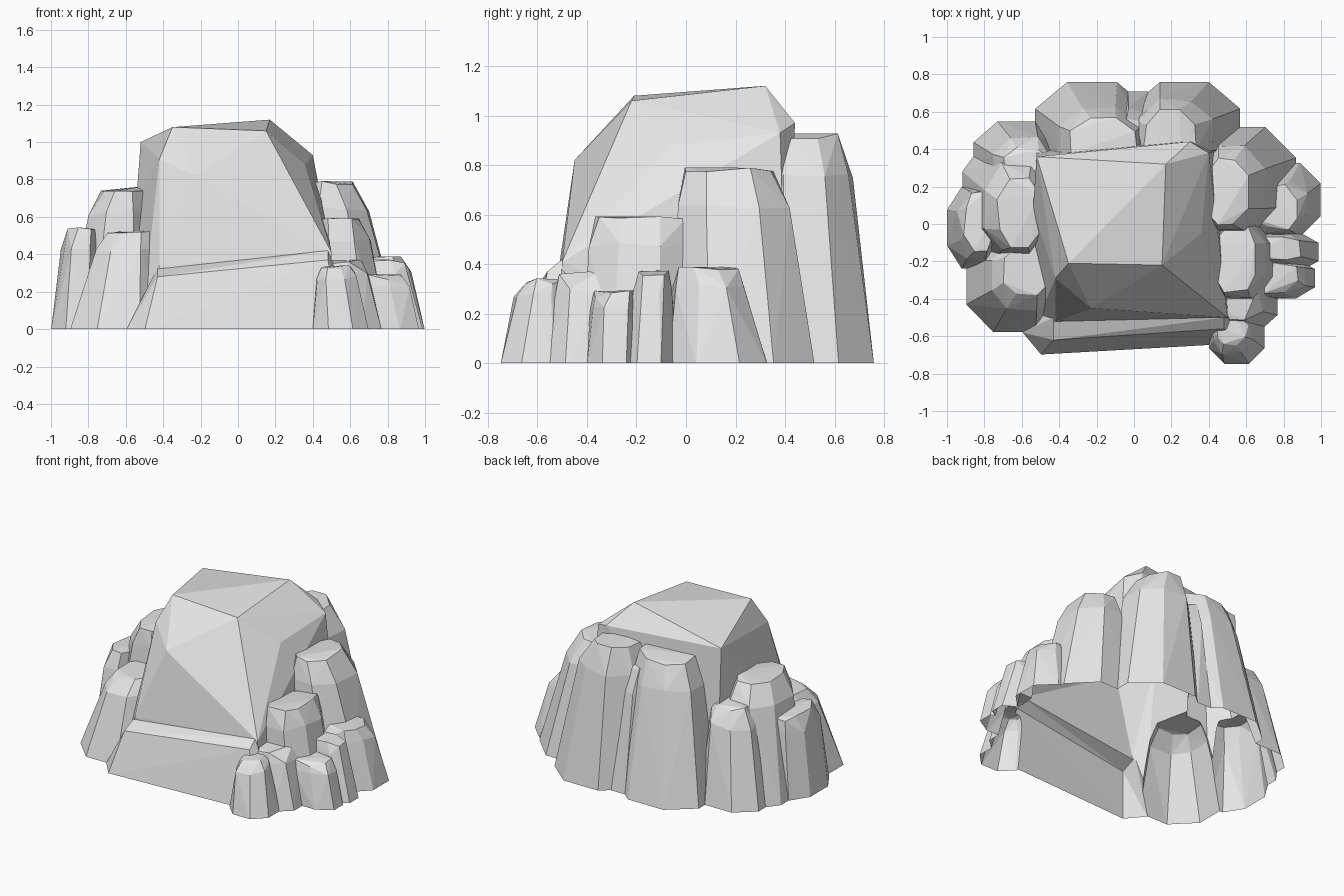
import bpy
import bmesh
import random
from mathutils import Vector

cube = bpy.data.objects.get("Cube")
if cube:
    bpy.data.objects.remove(cube, do_unlink=True)

random.seed(7)
SINK = -0.01  # stones start just below ground and are trimmed level at the end

stone = bpy.data.materials.new("stone_grey")
stone.use_nodes = True
grey = (0.8, 0.8, 0.8, 1)
stone.diffuse_color = grey
stone.node_tree.nodes["Principled BSDF"].inputs["Base Color"].default_value = grey


def hull(name, points):
    """Convex faceted stone wrapped around a few points."""
    bm = bmesh.new()
    for point in points:
        bm.verts.new(point)
    result = bmesh.ops.convex_hull(bm, input=bm.verts)
    inside = {g for g in result["geom_interior"] + result["geom_unused"]
              if isinstance(g, bmesh.types.BMVert)}
    bmesh.ops.delete(bm, geom=list(inside), context="VERTS")
    bmesh.ops.recalc_face_normals(bm, faces=bm.faces)
    mesh = bpy.data.meshes.new(name)
    bm.to_mesh(mesh)
    bm.free()
    mesh.materials.append(stone)
    obj = bpy.data.objects.new(name, mesh)
    bpy.context.collection.objects.link(obj)
    return obj


def ring(low, high, height, wobble):
    """Chamfered rectangle with slightly irregular corners."""
    cut = (high - low) * 0.28
    points = []
    for x, inward_x in ((low.x, cut.x), (high.x, -cut.x)):
        for y, inward_y in ((low.y, cut.y), (high.y, -cut.y)):
            points.append(Vector((x + inward_x, y, height)))
            points.append(Vector((x, y + inward_y, height)))
    for point in points:
        point += Vector([random.uniform(-wobble, wobble) for axis in range(3)])
    return points


def rock(name, left, right, front, back, height, lean):
    """Pillar whose outward sides lean in fully and inward sides only a little."""
    low, high = Vector((left, front)), Vector((right, back))
    lean_low, lean_high = Vector(lean), Vector(lean)
    for axis in range(2):
        inward = lean_high if low[axis] + high[axis] < 0 else lean_low
        inward[axis] *= 0.35
    points = ring(low, high, SINK, 0)
    # Steep wall up to a shoulder, then a flatter slope to the top
    for amount, level in ((0.65, 0.82), (1, 1)):
        points += ring(low + lean_low * amount, high - lean_high * amount,
                       height * level, 0.014)
    return hull(name, points)


# Central boulder with sloped front, chipped corner and tilted top
footprint = [(x, y, SINK) for x in (-.52, .48) for y in (-.52, .41)]
boulder = hull("central_boulder", footprint + [
    (-.42, -.52, .34), (.5, -.5, .41),
    (-.23, -.45, .82), (-.42, -.29, .91), (-.35, -.21, 1.08),
    (.15, -.22, 1.06), (.17, .32, 1.12), (-.52, .36, 1),
    (-.54, .08, .74), (.3, .44, .97), (.4, .38, .93), (.36, -.05, .88),
])

# Low ledge along the front, rising towards one end
ledge_points = []
for foot, end, front, height in ((-.5, -.43, -.7, .28), (.56, .48, -.64, .37)):
    ledge_points += [
        (foot, front, SINK), (foot * 1.2, front + .12, SINK), (foot, -.3, SINK),
        (end, front + .08, height), (end, -.5, height + .05),
    ]

# Each rock: left, right, front, back, height, lean
stones = [hull("front_ledge", ledge_points)]
add = stones.append

# Stones on the -x side
add(rock("side_outer_stone", -1, -.72, -.24, .2, .53, (.1, .1)))
add(rock("side_tall_stone", -.92, -.42, -.2, .47, .75, (.2, .22)))
add(rock("side_rear_stone", -.86, -.4, .15, .55, .63, (.16, .15)))
add(rock("side_front_stone", -.9, -.38, -.58, -.05, .52, (.2, .2)))

# Stones along the back
add(rock("back_wide_stone", -.53, .08, .25, .76, .9, (.2, .2)))
add(rock("back_gap_stone", -.1, .14, .35, .71, .8, (.05, .16)))
add(rock("back_tall_stone", -.03, .57, .25, .76, .92, (.24, .14)))

# Stepped stones on the +x side
add(rock("step_high_stone", .28, .87, -.07, .52, .78, (.27, .17)))
add(rock("step_middle_stone", .38, .8, -.42, .02, .58, (.14, .06)))
add(rock("step_low_stone", .6, 1, -.07, .33, .38, (.12, .13)))
add(rock("step_small_stone", .6, .97, -.4, -.18, .28, (.1, .04)))
add(rock("step_narrow_stone", .6, .99, -.26, -.04, .36, (.11, .06)))

# Small stones at the front corner
add(rock("corner_front_stone", .4, .7, -.75, -.45, .33, (.1, .1)))
add(rock("corner_inner_stone", .4, .77, -.58, -.25, .36, (.12, .08)))

# Fuse every stone into one continuous shell
for part in stones:
    fuse = boulder.modifiers.new("fuse_" + part.name, "BOOLEAN")
    fuse.operation = "UNION"
    fuse.solver = "EXACT"
    fuse.object = part
bpy.context.view_layer.update()
graph = bpy.context.evaluated_depsgraph_get()
shell = bpy.data.meshes.new_from_object(boulder.evaluated_get(graph))
boulder.modifiers.clear()
boulder.data = shell
boulder.name = "rock_cluster"
for part in stones:
    bpy.data.objects.remove(part, do_unlink=True)

# Trim level with the ground, leaving the underside open
bm = bmesh.new()
bm.from_mesh(shell)
bmesh.ops.bisect_plane(bm, geom=bm.verts[:] + bm.edges[:] + bm.faces[:],
                       plane_co=(0, 0, 0), plane_no=(0, 0, 1), clear_inner=True)
bm.to_mesh(shell)
bm.free()
